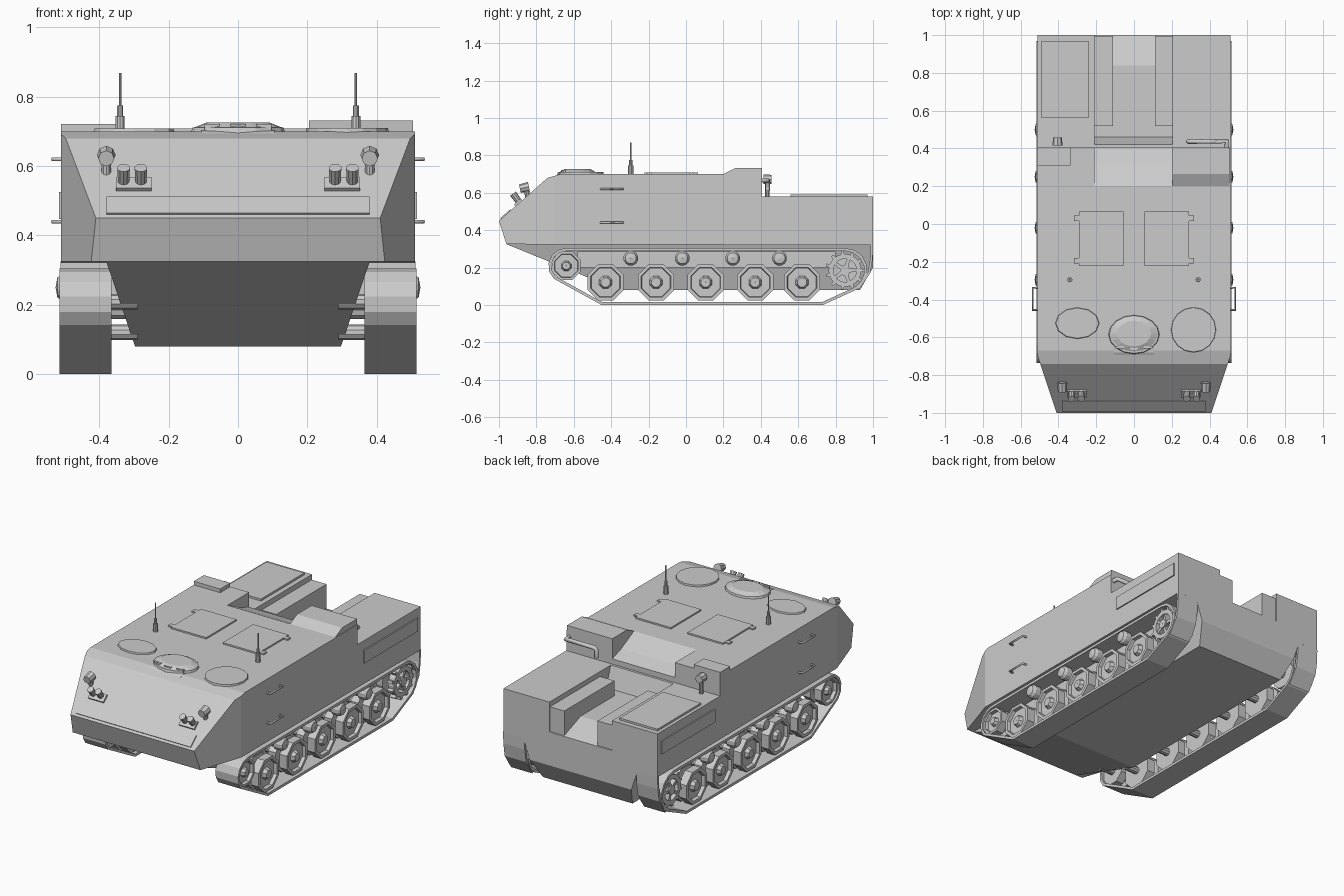
import bpy, bmesh, math
from mathutils import Vector, Matrix

if "Cube" in bpy.data.objects:
    bpy.data.objects.remove(bpy.data.objects["Cube"])


def make(name, bm):
    bmesh.ops.recalc_face_normals(bm, faces=bm.faces)
    me = bpy.data.meshes.new(name)
    bm.to_mesh(me)
    bm.free()
    ob = bpy.data.objects.new(name, me)
    bpy.context.collection.objects.link(ob)
    return ob


def prism_bm(profile, x0, x1):
    """Side (y, z) outline extruded across x."""
    bm = bmesh.new()
    a = [bm.verts.new((x0, y, z)) for y, z in profile]
    b = [bm.verts.new((x1, y, z)) for y, z in profile]
    bm.faces.new(a)
    bm.faces.new(b)
    n = len(a)
    for i in range(n):
        bm.faces.new((a[i], a[(i + 1) % n], b[(i + 1) % n], b[i]))
    return bm


def prism(name, profile, x0, x1):
    return make(name, prism_bm(profile, x0, x1))


def box(name, x0, x1, y0, y1, z0, z1):
    return prism(name, [(y0, z0), (y1, z0), (y1, z1), (y0, z1)], x0, x1)


def rod(name, p, q, r, r2=None, seg=10):
    p, q = Vector(p), Vector(q)
    d = q - p
    m = Matrix.Translation((p + q) / 2) @ d.to_track_quat('Z', 'Y').to_matrix().to_4x4()
    bm = bmesh.new()
    bmesh.ops.create_cone(bm, cap_ends=True, segments=seg, radius1=r,
                          radius2=r if r2 is None else r2, depth=d.length, matrix=m)
    return make(name, bm)


def disc(name, x, y, z0, z1, rx, ry, top=1.0, seg=16):
    bm = bmesh.new()
    m = Matrix.Translation((x, y, (z0 + z1) / 2)) @ Matrix.Diagonal((rx, ry, 1, 1))
    bmesh.ops.create_cone(bm, cap_ends=True, segments=seg, radius1=1, radius2=top,
                          depth=z1 - z0, matrix=m)
    return make(name, bm)


def tube(name, pts, r):
    cu = bpy.data.curves.new(name, 'CURVE')
    cu.dimensions = '3D'
    cu.bevel_depth, cu.bevel_resolution, cu.use_fill_caps = r, 1, True
    sp = cu.splines.new('POLY')
    sp.points.add(len(pts) - 1)
    for p, co in zip(sp.points, pts):
        p.co = (*co, 1)
    ob = bpy.data.objects.new(name, cu)
    bpy.context.collection.objects.link(ob)


def lathe(name, profile, s, y, z, seg=8):
    """Revolve (x, radius) points about an axle parallel to x."""
    bm = bmesh.new()
    rings = []
    for x, r in profile:
        rings.append([bm.verts.new((s * x, y + r * math.sin(2 * math.pi * (i + .5) / seg),
                                    z + r * math.cos(2 * math.pi * (i + .5) / seg)))
                      for i in range(seg)])
    for a, b in zip(rings, rings[1:] + rings[:1]):
        for i in range(seg):
            j = (i + 1) % seg
            bm.faces.new((a[i], a[j], b[j], b[i]))
    return make(name, bm)


# Upper hull with bow narrowing from y = -0.70 forward
bm = prism_bm([(-1, .45), (-.96, .325), (1, .32), (1, .58), (.405, .58), (.405, .70),
               (-.67, .70), (-.74, .68)], -.51, .51)
bmesh.ops.bisect_plane(bm, geom=bm.verts[:] + bm.edges[:] + bm.faces[:],
                       plane_co=(0, -.70, 0), plane_no=(0, 1, 0))
for v in bm.verts:
    if v.co.y < -.70:
        v.co.x *= 1 - (-.70 - v.co.y) / .30 * .196
hull = make("upper_hull", bm)

# Rear deck recess
cut = prism("recess_cutter", [(.18, .71), (.32, .64), (.41, .61), (.46, .46), (.84, .46),
                              (1.02, .393), (1.02, .8), (.18, .8)], -.21, .205)
cut.hide_render = True
mod = hull.modifiers.new("recess", 'BOOLEAN')
mod.operation, mod.object, mod.solver = 'DIFFERENCE', cut, 'EXACT'
bpy.context.view_layer.objects.active = hull
bpy.ops.object.modifier_apply(modifier="recess")
bpy.data.objects.remove(cut)

# Lower hull tapering to the belly
bm = prism_bm([(-.96, .325), (-.36, .08), (.93, .08), (1, .2), (1, .325)], -1, 1)
for v in bm.verts:
    v.co.x *= .297 + (v.co.z - .08) / .245 * .083
make("lower_hull", bm)

# Rear deck blocks, rails and covers
prism("raised_rear_block", [(.19, .695), (.405, .695), (.405, .732), (.265, .732)], .205, .505)
box("left_roof_box", -.51, -.335, .31, .405, .695, .722)
box("engine_cover", -.49, -.24, .56, .97, .575, .592)
for s in (-1, 1):
    box("deck_rail", s * .11, s * .208, .52, .995, .40, .55)


# Points on the sloped nose plate, d above its surface
def nose(z, d):
    return (-1 + (z - .45) * 1.13 - .663 * d, z + .749 * d)


box_face = lambda n, x0, x1, z0, z1, d: prism(
    n, [nose(z0, -.005), nose(z1, -.005), nose(z1, d), nose(z0, d)], x0, x1)
box_face("nose_panel", -.38, .38, .46, .508, .006)

# Crew hatches and commander cupola
disc("left_hatch", -.30, -.525, .695, .709, .118, .084, .96, 12)
disc("right_hatch", .315, -.56, .695, .71, .12, .12, .98, 16)
disc("cupola_base", 0, -.585, .69, .712, .138, .105, .95, 16)
disc("cupola_dome", 0, -.58, .712, .726, .125, .095, .72, 16)
prism("cupola_front", [(-.70, .69), (-.55, .69), (-.55, .713), (-.68, .70)], -.105, .105)
for x, dy in ((-.075, .01), (0, 0), (.075, .01)):
    box("vision_block", x - .022, x + .022, -.668 + dy, -.655 + dy, .70, .722)

track_pts = [(-.64 + .088 * math.cos(math.radians(a)), .209 + .088 * math.sin(math.radians(a)))
             for a in range(90, 226, 27)]
track_pts += [(-.45, .008), (.73, .008)]
track_pts += [(.85 + .112 * math.cos(math.radians(a)), .185 + .112 * math.sin(math.radians(a)))
              for a in range(-60, 91, 25)]

for s in (-1, 1):
    # Roof cargo hatches with hinges, antennas
    box("cargo_hatch", s * .055, s * .29, -.222, .065, .695, .709)
    for y in (-.195, .03):
        box("hatch_hinge", s * .28, s * .318, y - .014, y + .014, .695, .708)
    for z0, z1, r in ((.695, .745, .014), (.745, .775, .009), (.775, .868, .004)):
        rod("antenna", (s * .34, -.295, z0), (s * .34, -.295, z1), r)

    # Headlamps and bow fittings
    box_face("lamp_bracket", s * .25, s * .352, .528, .56, .012)
    for x in (.28, .33):
        rod("headlamp", (s * x, -.885, .54), (s * x, -.925, .595), .016, .019)
    rod("bow_lamp_stem", (s * .38, -.845, .57), (s * .38, -.855, .635), .014)
    rod("bow_lamp_head", (s * .38, -.84, .632), (s * .38, -.888, .622), .027, .023, 8)

    # Side stowage panel, grab handles, rear mud flap
    box("side_panel", s * .505, s * .517, .46, .965, .447, .525)
    for z in (.44, .62):
        tube("grab_handle", [(s * .50, -.455, z), (s * .535, -.455, z),
                             (s * .535, -.338, z), (s * .50, -.338, z)], .006)
    prism("mud_flap", [(1, .325), (.998, .25), (.985, .17), (.925, .08), (.918, .088),
                       (.972, .175), (.985, .25), (.987, .325)], s * .37, s * .512)
    box("suspension_plate", s * .34, s * .40, -.58, .80, .2, .285)

    # Track band
    bm = bmesh.new()
    a = [bm.verts.new((s * .365, y, z)) for y, z in track_pts]
    b = [bm.verts.new((s * .515, y, z)) for y, z in track_pts]
    for i in range(len(a)):
        j = (i + 1) % len(a)
        bm.faces.new((a[i], a[j], b[j], b[i]))
    sol = make("track", bm).modifiers.new("thickness", 'SOLIDIFY')
    sol.thickness, sol.offset = .016, 0

    # Road wheels, idler, return rollers
    def wheel(name, y, z, r):
        lathe(name, [(.38, .001), (.38, r), (.43, r), (.43, r * .6), (.455, r * .6), (.455, r),
                     (.505, r), (.505, r * .82), (.485, r * .78), (.485, r * .35),
                     (.507, r * .25), (.507, .001)], s, y, z)
        rod("axle", (s * .29, y, z), (s * .40, y, z), .022)

    for y in (-.43, -.16, .105, .37, .62):
        wheel("road_wheel", y, .121, .105)
    wheel("idler_wheel", -.64, .209, .083)
    for y in (-.295, -.02, .25, .50):
        lathe("return_roller", [(.39, .001), (.39, .03), (.47, .03), (.47, .04), (.505, .04),
                                (.521, .03), (.526, .001)], s, y, .25, 12)

    # Drive sprocket: ring, spokes, teeth, hub
    yc, zc = .85, .185
    lathe("sprocket_ring", [(.46, .062), (.46, .088), (.50, .088), (.50, .062)], s, yc, zc, 22)
    lathe("sprocket_hub", [(.29, .001), (.29, .028), (.505, .028), (.505, .001)], s, yc, zc, 10)
    lathe("sprocket_back", [(.38, .001), (.38, .085), (.42, .085), (.42, .001)], s, yc, zc, 16)
    for n, name, r0, r1, w in ((5, "sprocket_spoke", .02, .07, .011),
                               (11, "sprocket_tooth", .08, .104, .010)):
        for k in range(n):
            t = 2 * math.pi * k / n
            u, v = Vector((math.cos(t), math.sin(t))), Vector((-math.sin(t), math.cos(t)))
            q = [u * r0 - v * w, u * r1 - v * w * .7, u * r1 + v * w * .7, u * r0 + v * w]
            prism(name, [(yc + p.x, zc + p.y) for p in q], s * .462, s * .498)

# Exhaust pipe and rear lamp behind the roof step
tube("exhaust_pipe", [(.49, .39, .665), (.49, .437, .665), (.30, .437, .665),
                      (.288, .437, .655), (.288, .437, .61)], .013)
rod("rear_lamp_stem", (-.405, .435, .575), (-.405, .435, .665), .012)
rod("rear_lamp_head", (-.405, .415, .672), (-.405, .457, .672), .026, .024, 8)

# Turn tube curves into meshes
bpy.ops.object.select_all(action='DESELECT')
curves = [o for o in bpy.context.collection.objects if o.type == 'CURVE']
for o in curves:
    o.select_set(True)
bpy.context.view_layer.objects.active = curves[0]
bpy.ops.object.convert(target='MESH')
